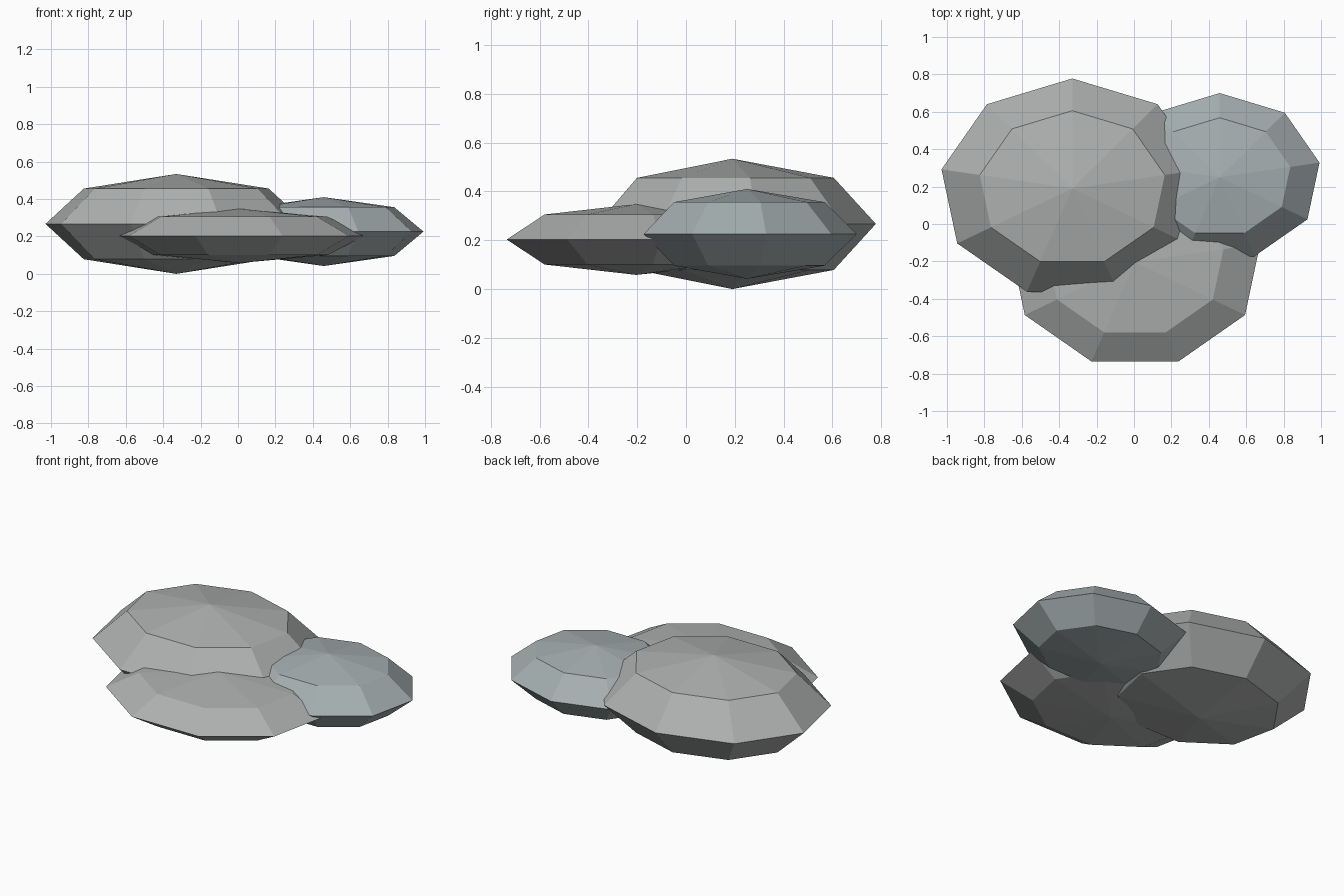
import bpy

if "Cube" in bpy.data.objects:
    bpy.data.objects.remove(bpy.data.objects["Cube"])


def rock(name, centre, radii, colour):
    # Coarse nine-sided, four-ring sphere, squashed into a flat stone
    bpy.ops.mesh.primitive_uv_sphere_add(segments=9, ring_count=4, radius=1, location=centre)
    ob = bpy.context.object
    ob.name = name
    ob.scale = radii
    bpy.ops.object.transform_apply(location=False, rotation=False, scale=True)
    bpy.ops.object.shade_flat()
    mat = bpy.data.materials.new(name + "_stone")
    mat.diffuse_color = (*colour, 1)
    mat.use_nodes = True
    mat.node_tree.nodes["Principled BSDF"].inputs["Base Color"].default_value = mat.diffuse_color
    ob.data.materials.append(mat)
    return ob


# Cluster of three overlapping stones
rock("large_rock", (-0.33, 0.19, 0.267), (0.71, 0.588, 0.267), (0.42, 0.44, 0.43))
rock("front_rock", (0.005, -0.204, 0.203), (0.68, 0.565, 0.145), (0.42, 0.44, 0.43))
rock("small_rock", (0.458, 0.25, 0.226), (0.542, 0.45, 0.184), (0.38, 0.43, 0.44))
